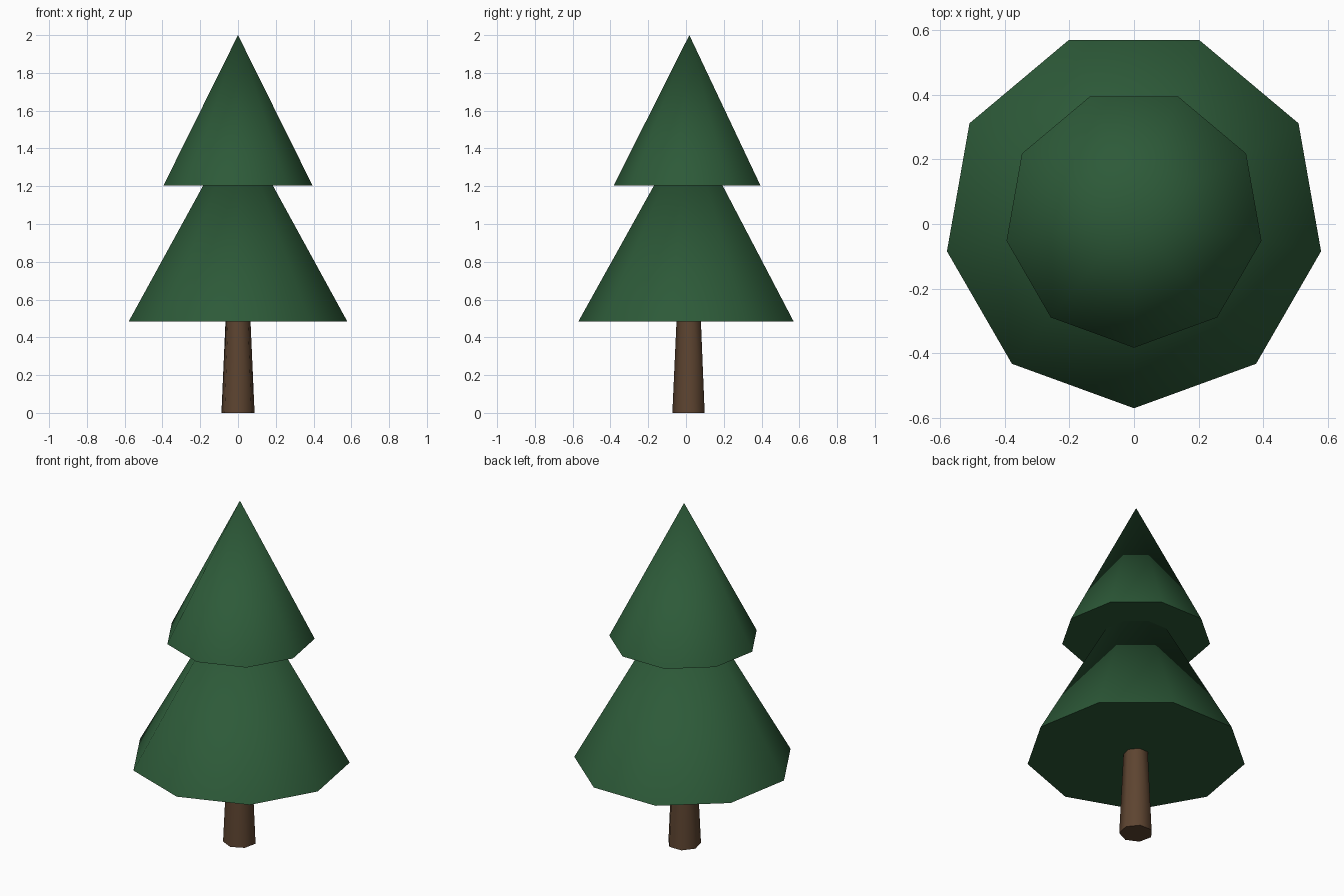
import bpy
import math

if "Cube" in bpy.data.objects:
    bpy.data.objects.remove(bpy.data.objects["Cube"])

CENTRE_Y = 0.0177  # odd-sided cones: shifts the bounding box onto y = 0


def material(name, rgb):
    mat = bpy.data.materials.new(name)
    mat.diffuse_color = (*rgb, 1.0)
    mat.use_nodes = True
    mat.node_tree.nodes["Principled BSDF"].inputs["Base Color"].default_value = mat.diffuse_color
    return mat


def cone(name, sides, r_bottom, r_top, z0, z1, mat):
    # one corner points to the front (-y)
    bpy.ops.mesh.primitive_cone_add(
        vertices=sides, radius1=r_bottom, radius2=r_top, depth=z1 - z0,
        location=(0, CENTRE_Y, (z0 + z1) / 2), rotation=(0, 0, math.pi))
    obj = bpy.context.object
    obj.name = name
    obj.data.materials.append(mat)
    bpy.ops.object.transform_apply(location=False, rotation=True, scale=False)
    bpy.ops.object.shade_smooth_by_angle(angle=math.radians(60))
    return obj


green = material("needles", (0.026, 0.102, 0.040))
brown = material("bark", (0.110, 0.058, 0.030))

# Tapered trunk, reaching into the lower foliage
cone("trunk", 7, 0.09, 0.065, 0.0, 0.55, brown)

# Two stacked foliage tiers
cone("lower_foliage", 9, 0.587, 0.0, 0.485, 1.54, green)
cone("upper_foliage", 9, 0.40, 0.0, 1.205, 2.0, green)
